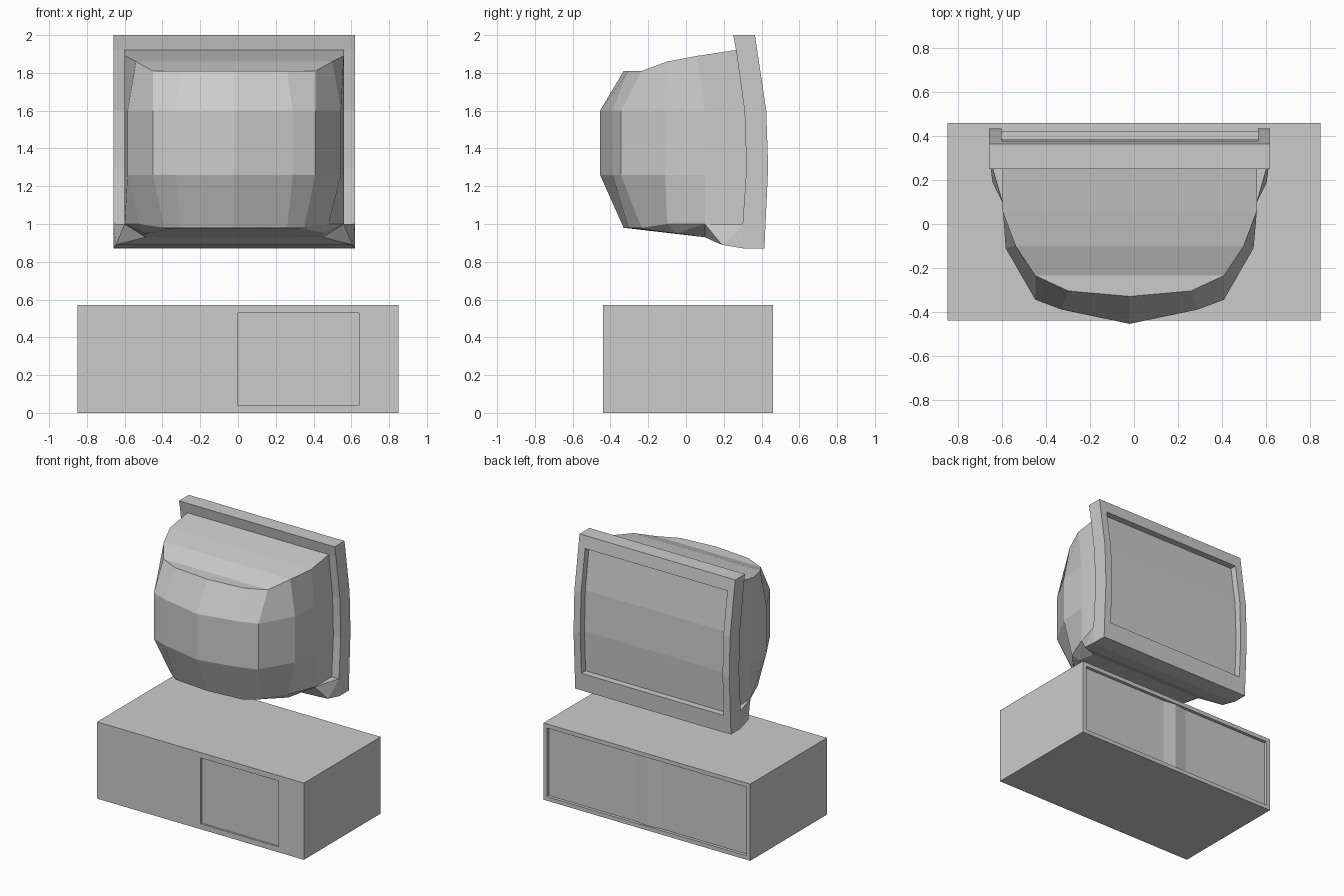
import bpy, bmesh

if "Cube" in bpy.data.objects:
    bpy.data.objects.remove(bpy.data.objects["Cube"])

CX = -0.02  # the monitor sits slightly left of centre


def make(name, verts, faces, hull=False):
    bm = bmesh.new()
    vs = [bm.verts.new(v) for v in verts]
    if hull:
        out = bmesh.ops.convex_hull(bm, input=vs)
        junk = list({v for v in out["geom_interior"] + out["geom_unused"]
                     if isinstance(v, bmesh.types.BMVert)})
        bmesh.ops.delete(bm, geom=junk, context='VERTS')
        bmesh.ops.dissolve_limit(bm, angle_limit=0.01, verts=bm.verts[:], edges=bm.edges[:])
    for f in faces:
        bm.faces.new([vs[i] for i in f])
    bmesh.ops.recalc_face_normals(bm, faces=bm.faces[:])
    me = bpy.data.meshes.new(name)
    bm.to_mesh(me)
    bm.free()
    ob = bpy.data.objects.new(name, me)
    bpy.context.collection.objects.link(ob)
    return ob


def prism(name, profile, a, b, axis):
    """Extrude a profile from a to b: (y, z) points along x, or (x, y) points along z."""
    n = len(profile)
    verts = [((t, *p) if axis == 'x' else (*p, t)) for t in (a, b) for p in profile]
    faces = [list(range(n)), list(range(n, 2 * n))]
    faces += [[i, (i + 1) % n, n + (i + 1) % n, n + i] for i in range(n)]
    return make(name, verts, faces)


def cut(ob, cutter):
    m = ob.modifiers.new("recess", 'BOOLEAN')
    m.operation = 'DIFFERENCE'
    m.solver = 'EXACT'
    m.object = cutter
    cutter.hide_render = True
    cutter.hide_set(True)


def both_sides(points):
    return [(CX + s * x, y, z) for x, y, z in points for s in ((1, -1) if x else (1,))]


# Desktop case with recessed panels on both long faces
case = prism("case", [(-.85, -.44), (.85, -.44), (.85, .46), (-.85, .46)], 0, .57, 'z')
cut(case, prism("case_panel_cutter",
                [(-.82, .5), (-.82, .437), (-.1, .437), (0, .452), (.1, .437), (.82, .437), (.82, .5)],
                .03, .54, 'z'))
cut(case, prism("rear_hatch_cutter",
                [(0, -.5), (.64, -.5), (.64, -.425), (0, -.425)], .04, .53, 'z'))

# Curved screen frame with a sunken screen
bezel = prism("screen_frame",
              [(.25, 2), (.265, 1.92), (.31, 1.6), (.32, 1.3), (.30, 1), (.30, .87),
               (.415, .87), (.435, 1.3), (.425, 1.6), (.365, 2)], CX - .64, CX + .64, 'x')
cut(bezel, prism("screen_cutter",
                 [(.6, 1), (.372, 1), (.385, 1.3), (.375, 1.6), (.33, 1.91), (.6, 1.91)],
                 CX - .585, CX + .585, 'x'))

# Faceted tube housing: four half loops from the frame round to the middle
mid = [(.58, .34), (.58, .1), (.565, -.11), (.43, -.345), (.31, -.39), (0, -.455)]
loops = [
    [(.58, .29, 1.925), (.58, .06, 1.89), (.52, -.1, 1.86), (.43, -.235, 1.81),
     (.28, -.305, 1.81), (0, -.33, 1.81)],
    [(x, y, 1.6) for x, y in mid],
    [(x, y, 1.26) for x, y in mid],
    [(.58, .34, 1), (.58, .1, 1), (.50, -.1, 1), (.37, -.235, .98),
     (.28, -.305, .98), (0, -.33, .98)],
]
verts = []
for lp in loops:
    verts += [(CX + x, y, z) for x, y, z in lp]
    verts += [(CX - x, y, z) for x, y, z in lp[-2::-1]]
faces = [[r * 11 + i, r * 11 + i + 1, r * 11 + i + 12, r * 11 + i + 11]
         for r in range(3) for i in range(10)]
for base in (0, 33):  # top and bottom caps
    faces += [[base + i, base + i + 1, base + 9 - i, base + 10 - i] for i in range(4)]
    faces.append([base + 4, base + 5, base + 6])
faces.append([0, 11, 22, 33, 43, 32, 21, 10])
make("tube_housing", verts, faces)

# Sloping underside of the housing
make("housing_underside", both_sides(
    [(.365, -.235, .98), (.28, -.305, .98), (0, -.33, .98), (.47, -.05, .95),
     (.47, .1, .93), (.58, .1, 1), (.47, .3, .93), (.5, -.1, 1)]), [], hull=True)

# Chin wedge below the frame
make("chin", both_sides(
    [(.58, .1, 1), (.47, .1, .93), (.625, .19, .89), (.64, .31, .87), (.64, .31, 1)]), [], hull=True)
